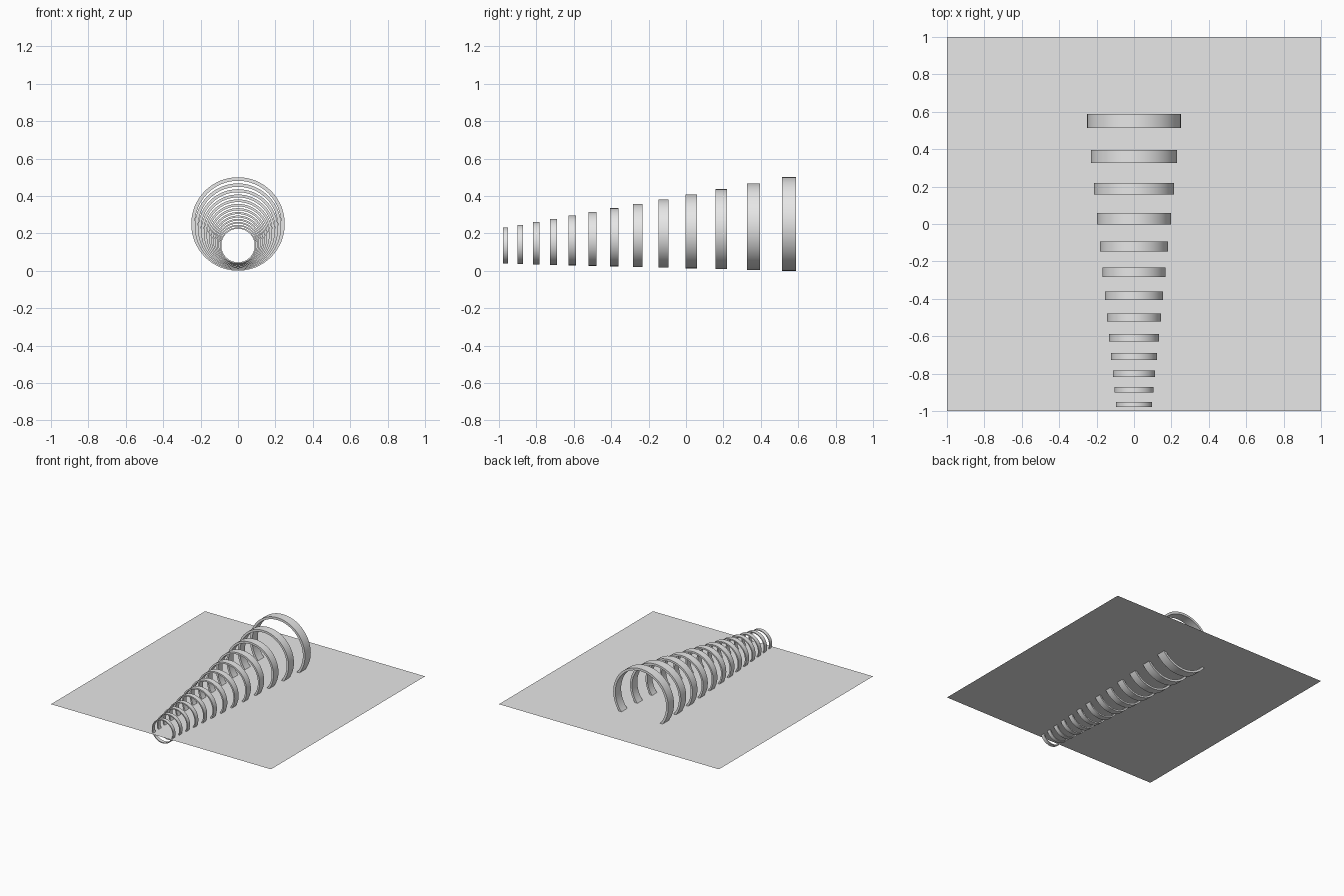
import bpy, bmesh, math

if "Cube" in bpy.data.objects:
    bpy.data.objects.remove(bpy.data.objects["Cube"])

grey = bpy.data.materials.new("light grey")
grey.diffuse_color = (0.8, 0.8, 0.8, 1)
grey.use_nodes = True
grey.node_tree.nodes["Principled BSDF"].inputs["Base Color"].default_value = grey.diffuse_color


def finish(bm, name):
    mesh = bpy.data.meshes.new(name)
    bm.to_mesh(mesh)
    bm.free()
    mesh.materials.append(grey)
    obj = bpy.data.objects.new(name, mesh)
    bpy.context.collection.objects.link(obj)
    return obj


def ring(name, y, z, radius, wall, width, sides=64):
    """Flat band around the y axis with a rectangular section."""
    bm = bmesh.new()
    section = [(radius, -width / 2), (radius, width / 2),
               (radius - wall, width / 2), (radius - wall, -width / 2)]
    loops = []
    for i in range(sides):
        a = 2 * math.pi * i / sides
        loops.append([bm.verts.new((r * math.cos(a), y + d, z + r * math.sin(a)))
                      for r, d in section])
    for i in range(sides):
        a, b = loops[i], loops[(i + 1) % sides]
        for j in range(4):
            k = (j + 1) % 4
            bm.faces.new((a[j], a[k], b[k], b[j]))
    bmesh.ops.recalc_face_normals(bm, faces=bm.faces)
    obj = finish(bm, name)
    bpy.ops.object.select_all(action='DESELECT')
    obj.select_set(True)
    bpy.context.view_layer.objects.active = obj
    bpy.ops.object.shade_smooth_by_angle(angle=math.radians(30))


# thin square sheet that the rings cut through
bm = bmesh.new()
bm.faces.new([bm.verts.new((x, y, 0.1))
              for x, y in ((-1, -1), (1, -1), (1, 1), (-1, 1))])
finish(bm, "ground_sheet")

# row of rings, each one a scaled-down copy of the one behind it
COUNT, RATIO = 13, 0.924
for i in range(COUNT):
    s = RATIO ** i
    t = (1 - s) / (1 - RATIO ** (COUNT - 1))
    ring(f"ring_{i + 1}", 0.55 - 1.515 * t, 0.25 - 0.115 * t,
         0.25 * s, 0.019 * s, 0.075 * s)
